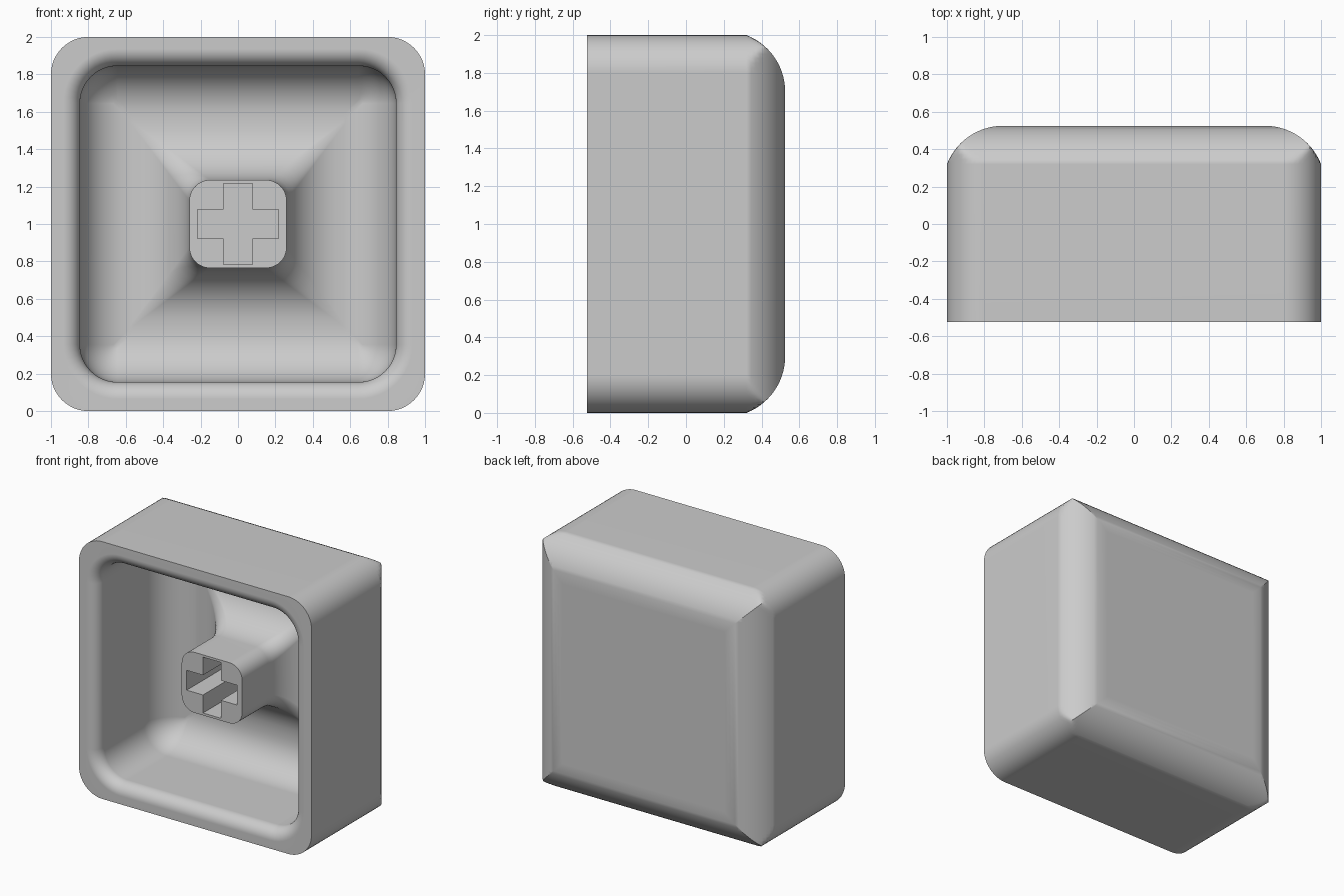
import bpy, bmesh, math
from math import sin, cos, pi

if "Cube" in bpy.data.objects:
    bpy.data.objects.remove(bpy.data.objects["Cube"])

FRONT, BACK, MID = -0.525, 0.525, 1.0
SEG = 12      # segments per rounded corner
STEPS = 10    # rings per fillet


def section(w, h, r, y, clamp=9.0):
    """Rounded rectangle facing the front, optionally clipped to a square."""
    pts = []
    for q, (sx, sz) in enumerate([(1, 1), (-1, 1), (-1, -1), (1, -1)]):
        for i in range(SEG + 1):
            a = (q + i / SEG) * pi / 2
            x = sx * (w - r) + r * cos(a)
            z = sz * (h - r) + r * sin(a)
            x = max(-clamp, min(clamp, x))
            z = max(-clamp, min(clamp, z))
            pts.append((x, y, MID + z))
    return pts


def angles(count=STEPS):
    return [i / count * pi / 2 for i in range(count + 1)]


def make_object(name, bm):
    bmesh.ops.recalc_face_normals(bm, faces=bm.faces)
    mesh = bpy.data.meshes.new(name)
    bm.to_mesh(mesh)
    bm.free()
    obj = bpy.data.objects.new(name, mesh)
    bpy.context.collection.objects.link(obj)
    return obj


rings = []

# Rounded back edges, mitred at the corners
ARC, START = 0.322, 0.7
end = math.acos(0.3 / ARC)
for i in range(15):
    a = pi / 2 + (end - pi / 2) * i / 14
    rings.append(section(1, 1, 0.2, BACK - ARC + ARC * sin(a), START + ARC * cos(a)))

# Straight outer walls to the front rim
rings.append(section(1, 1, 0.2, FRONT))

# Rounded inner lip of the rim
WALL, LIP = 0.845, 0.09
for a in angles():
    d = LIP * (1 - sin(a))
    rings.append(section(WALL + d, WALL + d, 0.2 + d, FRONT + LIP * (1 - cos(a))))

# Inner walls curving into the floor
FLOOR, COVE = 0.31, 0.26
for a in angles():
    d = COVE * (1 - cos(a))
    rings.append(section(WALL - d, WALL - d, max(0.02, 0.2 - d), FLOOR - COVE * (1 - sin(a))))

# Floor curving up into the stem
STEM_W, STEM_H, FLARE, TIP = 0.26, 0.235, 0.31, -0.32
for a in angles():
    d = FLARE * (1 - sin(a))
    rings.append(section(STEM_W + d, STEM_H + d, 0.1 * (1 - d / FLARE) + 0.01,
                         FLOOR - FLARE * (1 - cos(a))))
rings.append(section(STEM_W, STEM_H, 0.11, TIP))

# Skin all sections into one closed shell
bm = bmesh.new()
loops = [[bm.verts.new(p) for p in ring] for ring in rings]
n = len(loops[0])
for a, b in zip(loops, loops[1:]):
    for i in range(n):
        j = (i + 1) % n
        bm.faces.new((a[i], a[j], b[j], b[i]))
bm.faces.new(loops[0])
bm.faces.new(loops[-1])
bmesh.ops.remove_doubles(bm, verts=bm.verts, dist=0.0002)
cap = make_object("cap_with_stem", bm)

# Cross-shaped socket cut into the stem
ARM, HALF, DEPTH = 0.217, 0.077, 0.13
quarter = [(ARM, -HALF), (ARM, HALF), (HALF, HALF)]
bm = bmesh.new()
outline = []
for q in range(4):
    c, s = round(cos(q * pi / 2)), round(sin(q * pi / 2))
    for x, z in quarter:
        outline.append(bm.verts.new((c * x - s * z, -0.45, MID + s * x + c * z)))
face = bm.faces.new(outline)
extruded = bmesh.ops.extrude_face_region(bm, geom=[face])
moved = [v for v in extruded["geom"] if isinstance(v, bmesh.types.BMVert)]
bmesh.ops.translate(bm, verts=moved, vec=(0, DEPTH + 0.45, 0))
if face.is_valid and not all(len(e.link_faces) == 2 for e in bm.edges):
    bmesh.ops.holes_fill(bm, edges=bm.edges)
cutter = make_object("socket_cutter", bm)
cutter.hide_render = True

bpy.ops.object.select_all(action="DESELECT")
cap.select_set(True)
bpy.context.view_layer.objects.active = cap
cut = cap.modifiers.new("socket", "BOOLEAN")
cut.operation = "DIFFERENCE"
cut.solver = "EXACT"
cut.object = cutter
bpy.ops.object.modifier_apply(modifier=cut.name)
bpy.data.objects.remove(cutter)

# Material and shading
grey = bpy.data.materials.new("light grey plastic")
grey.use_nodes = True
colour = (0.6, 0.6, 0.6, 1)
grey.diffuse_color = colour
grey.node_tree.nodes["Principled BSDF"].inputs["Base Color"].default_value = colour
cap.data.materials.clear()
cap.data.materials.append(grey)

bpy.ops.object.shade_smooth_by_angle(angle=math.radians(30))
weighted = cap.modifiers.new("even shading", "WEIGHTED_NORMAL")
weighted.keep_sharp = True
